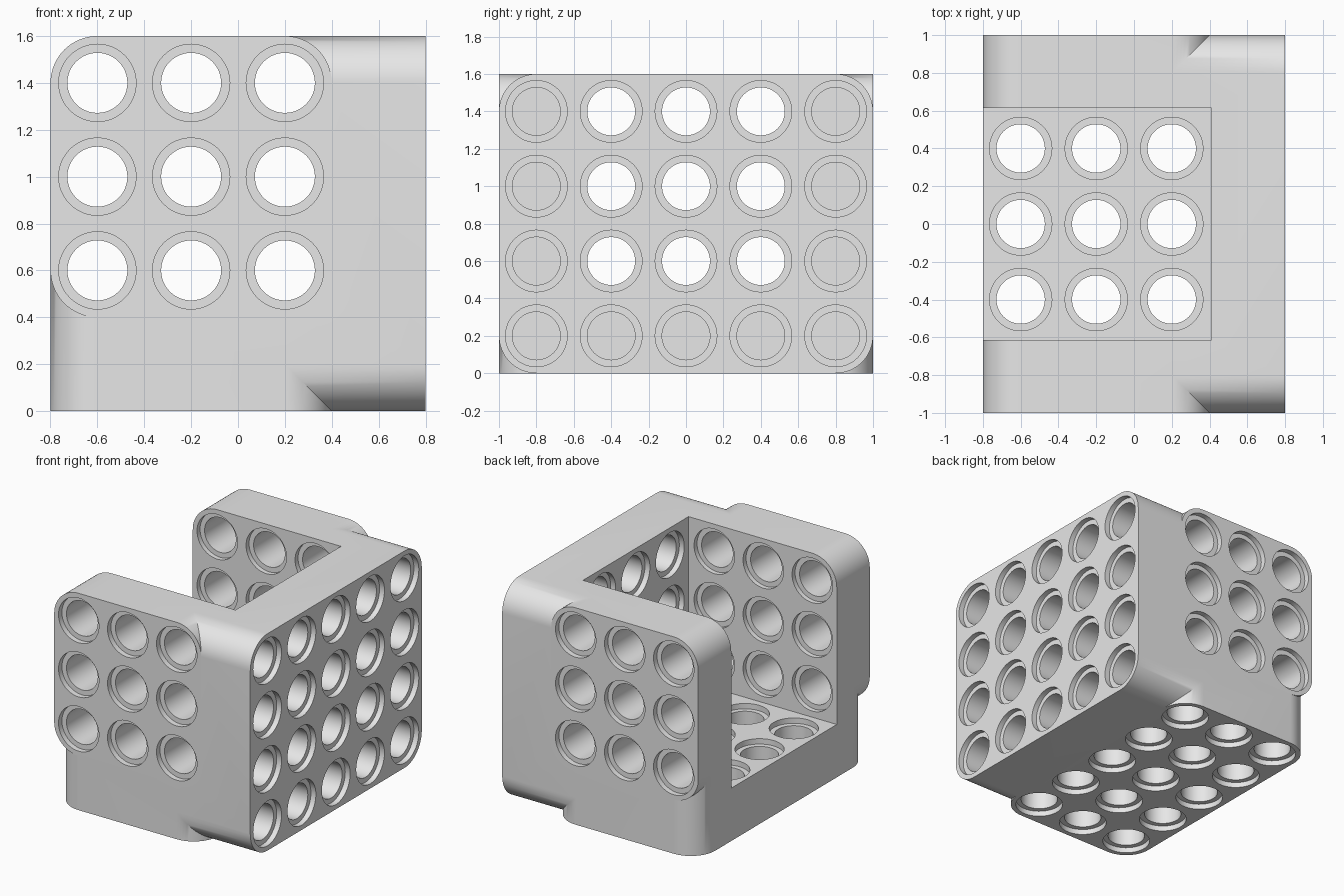
import bpy
import bmesh
from math import cos, sin, pi

cube = bpy.data.objects.get("Cube")
if cube:
    bpy.data.objects.remove(cube, do_unlink=True)

PITCH = 0.4        # hole spacing
CORNER = 0.2       # rounding of the plates
BORE, RIM = 0.128, 0.165
RIM_DEPTH = 0.04

grey = bpy.data.materials.new("light_grey")
grey.use_nodes = True
colour = (0.8, 0.8, 0.8, 1)
grey.diffuse_color = colour
grey.node_tree.nodes["Principled BSDF"].inputs["Base Color"].default_value = colour


def place(axis, w, u, v):
    """Point with w along the axis and u, v along the next two axes."""
    co = [0, 0, 0]
    co[axis], co[(axis + 1) % 3], co[(axis + 2) % 3] = w, u, v
    return co


def loft(bm, rings):
    """Skin a closed solid through rings of equal size."""
    loops = [[bm.verts.new(co) for co in ring] for ring in rings]
    n = len(loops[0])
    for a, b in zip(loops, loops[1:]):
        for i in range(n):
            j = (i + 1) % n
            bm.faces.new((a[i], a[j], b[j], b[i]))
    bm.faces.new(loops[0][::-1])
    bm.faces.new(loops[-1])


def finish(bm, name):
    bmesh.ops.recalc_face_normals(bm, faces=bm.faces)
    mesh = bpy.data.meshes.new(name)
    bm.to_mesh(mesh)
    bm.free()
    obj = bpy.data.objects.new(name, mesh)
    bpy.context.collection.objects.link(obj)
    return obj


def plate(name, axis, w, u, v, r=CORNER, steps=16):
    """Rounded rectangle u by v extruded over w along the axis."""
    outline = []
    corners = ((u[1], v[1], -1, -1), (u[0], v[1], 1, -1),
               (u[0], v[0], 1, 1), (u[1], v[0], -1, 1))
    for k, (cu, cv, su, sv) in enumerate(corners):
        if r == 0:
            outline.append((cu, cv))
            continue
        for s in range(steps + 1):
            a = (k + s / steps) * pi / 2
            outline.append((cu + su * r + r * cos(a), cv + sv * r + r * sin(a)))
    bm = bmesh.new()
    loft(bm, [[place(axis, d, p, q) for p, q in outline] for d in w])
    return finish(bm, name)


def stepped_bore(bm, axis, face, inward, u, v, sides=48):
    """Pin hole with a wider rim at both ends, cut from a face inwards."""
    profile = ((-0.05, RIM), (RIM_DEPTH, RIM), (RIM_DEPTH, BORE),
               (PITCH - 0.01 - RIM_DEPTH, BORE),
               (PITCH - 0.01 - RIM_DEPTH, RIM), (PITCH, RIM))
    angles = [2 * pi * i / sides for i in range(sides)]
    loft(bm, [[place(axis, face + inward * d, u + r * cos(a), v + r * sin(a))
               for a in angles] for d, r in profile])


def combine(target, tool, operation):
    mod = target.modifiers.new(operation, "BOOLEAN")
    mod.operation = operation
    mod.solver = "MANIFOLD"
    mod.object = tool
    bpy.context.view_layer.objects.active = target
    bpy.ops.object.modifier_apply(modifier=mod.name)
    bpy.data.objects.remove(tool, do_unlink=True)


# Three crossing rounded plates: side walls, end wall and base
frame = plate("bracket_frame", 1, (-1, 1), (0.4, 1.6), (-0.8, 0.4))
combine(frame, plate("end_wall", 0, (0.2, 0.8), (-1, 1), (0, 1.6)), "UNION")
combine(frame, plate("base", 2, (0, 0.6), (-0.8, 0.4), (-1, 1)), "UNION")

# Cavity open at the top and on one end
cavity = plate("cavity", 2, (0.39, 1.8), (-1, 0.41), (-0.615, 0.615), r=0)
combine(frame, cavity, "DIFFERENCE")

# Grids of pin holes
bm = bmesh.new()
across = [PITCH * i for i in range(-2, 3)]
along = [-0.6, -0.2, 0.2]
for y in across:
    for row in range(4):
        stepped_bore(bm, 0, 0.8, -1, y, 0.2 + PITCH * row)
    for x in along:
        stepped_bore(bm, 2, 0, 1, x, y)
for side in (-1, 1):
    for x in along:
        for row in range(1, 4):
            stepped_bore(bm, 1, side, -side, 0.2 + PITCH * row, x)
combine(frame, finish(bm, "pin_holes"), "DIFFERENCE")

# Colour and shading
frame.data.materials.clear()
frame.data.materials.append(grey)
for face in frame.data.polygons:
    face.material_index = 0
bpy.ops.object.select_all(action="DESELECT")
frame.select_set(True)
bpy.context.view_layer.objects.active = frame
bpy.ops.object.shade_smooth_by_angle(angle=pi / 6)
